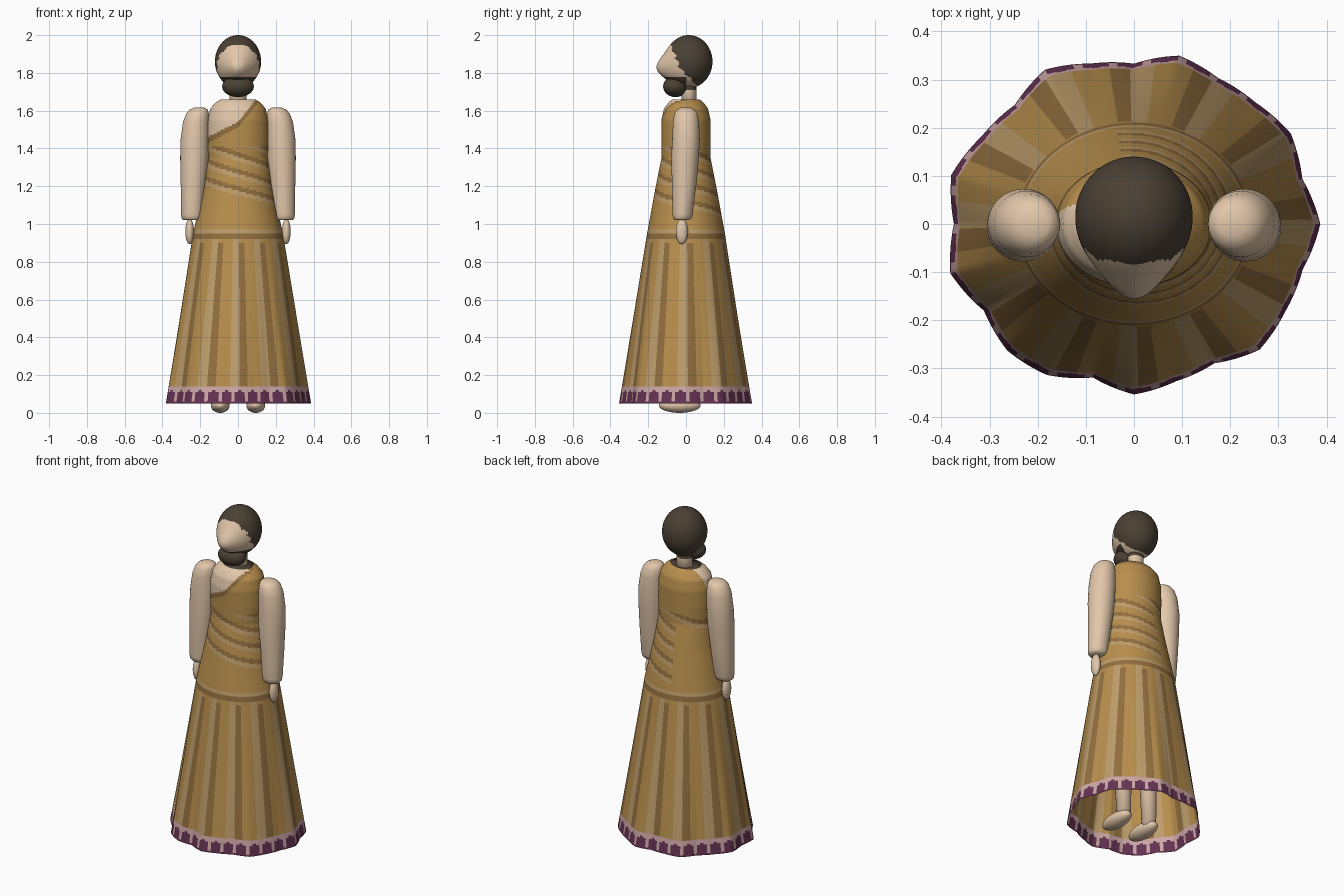
import bpy, bmesh, math

cube = bpy.data.objects.get("Cube")
if cube:
    bpy.data.objects.remove(cube, do_unlink=True)


def material(name, r, g, b):
    m = bpy.data.materials.new(name)
    m.use_nodes = True
    m.diffuse_color = (r, g, b, 1)
    bsdf = m.node_tree.nodes["Principled BSDF"]
    bsdf.inputs["Base Color"].default_value = (r, g, b, 1)
    bsdf.inputs["Roughness"].default_value = 0.8
    return m


SKIN = material("skin", .76, .57, .40)
HAIR = material("dark_brown_hair", .069, .051, .034)
OCHRE = material("ochre_cloth", .48, .275, .075)
LIGHT = material("light_tan_cloth", .52, .34, .15)
DARK = material("dark_ochre_cloth", .29, .16, .05)
PINK = material("pale_pink_hem", .61, .39, .38)
PURPLE = material("purple_hem", .13, .032, .085)


def finish(name, bm, mats, rule=None):
    """Turn a bmesh into a smooth object, colouring faces by a rule."""
    for f in bm.faces:
        f.smooth = True
        if rule:
            f.material_index = mats.index(rule(f.calc_center_median()))
    mesh = bpy.data.meshes.new(name)
    bm.to_mesh(mesh)
    bm.free()
    for m in mats:
        mesh.materials.append(m)
    ob = bpy.data.objects.new(name, mesh)
    bpy.context.collection.objects.link(ob)
    return ob


def loft(rings, caps=True):
    """Skin a list of point rings, listed from bottom to top."""
    bm = bmesh.new()
    rows = [[bm.verts.new(p) for p in ring] for ring in rings]
    n = len(rows[0])
    for low, high in zip(rows, rows[1:]):
        for i in range(n):
            j = (i + 1) % n
            bm.faces.new((low[i], low[j], high[j], high[i]))
    if caps:
        bm.faces.new(rows[0][::-1])
        bm.faces.new(rows[-1])
    return bm


def ellipse(z, cx, cy, rx, ry, n=32):
    angles = [math.tau * i / n for i in range(n)]
    return [(cx + rx * math.cos(a), cy + ry * math.sin(a), z) for a in angles]


def ball(centre, size, u=32, v=20):
    bm = bmesh.new()
    bmesh.ops.create_uvsphere(bm, u_segments=u, v_segments=v, radius=1)
    bmesh.ops.scale(bm, vec=size, verts=bm.verts)
    bmesh.ops.translate(bm, vec=centre, verts=bm.verts)
    return bm


# Dress: height, half width, half depth
PROFILE = [(.05, .387, .355), (.5, .312, .28), (.95, .238, .206), (1.2, .182, .16),
           (1.35, .158, .13), (1.45, .163, .13), (1.55, .16, .13),
           (1.61, .147, .117), (1.645, .118, .092), (1.66, .09, .07)]
# Hem radius every fifteen degrees, giving the folds
HEM = [.387, .362, .376, .357, .35, .362, .333, .345, .37, .35, .365, .393,
       .374, .395, .36, .372, .362, .33, .354, .338, .334, .369, .363, .363]
SEGS = 240


def half_sizes(z):
    for (z0, x0, y0), (z1, x1, y1) in zip(PROFILE, PROFILE[1:]):
        if z <= z1 + 1e-6:
            t = (z - z0) / (z1 - z0)
            return x0 + t * (x1 - x0), y0 + t * (y1 - y0)


def dress_ring(z):
    rx, ry = half_sizes(z)
    fold = max(0, (.95 - z) / .9)
    ring = []
    for i in range(SEGS):
        a = math.tau * i / SEGS
        k, t = divmod(i * len(HEM) / SEGS, 1)
        hem = HEM[int(k)] * (1 - t) + HEM[(int(k) + 1) % len(HEM)] * t
        plain = 1 / math.hypot(math.cos(a) / rx, math.sin(a) / ry)
        base = 1 / math.hypot(math.cos(a) / PROFILE[0][1], math.sin(a) / PROFILE[0][2])
        r = plain * (1 + fold * (hem / base - 1))
        ring.append((r * math.cos(a), r * math.sin(a), z))
    return ring


def dress_colour(c):
    x, y, z = c
    deg = math.degrees(math.atan2(y, x)) % 360
    # patterned hem
    if z < .135:
        motif = int(deg / 3) % 4
        purple = z < .06 or (z < .11 and motif != 0) or (z < .12 and motif == 2)
        return PURPLE if purple else PINK
    # vertical skirt stripes
    if z < .925:
        p = (deg - 262) % 30
        if p < 9:
            return LIGHT
        return DARK if p < 17 and z < .9 else OCHRE
    # waist seam
    if z < .975:
        return LIGHT if .95 < z < .965 else DARK
    # bare shoulder with a trimmed neckline
    edge = 1.54 + (1.25 if x > 0 else .5) * x + 3 * max(0, y + .01)
    if z > edge:
        return SKIN
    if z > edge - .03 and y < 0:
        return DARK
    # spiral drape folds, fewer across the back
    turn = ((deg - 180) % 360) / 360
    band, p = divmod((z - 1.22 + .27 * turn) / .09, 1)
    if z < 1.41 and band >= (4 if 100 < deg < 180 else 0):
        if p < .26:
            return LIGHT
        if p < .54:
            return DARK
    return OCHRE


heights = [.05 + .01 * i for i in range(162)]
finish("dress", loft([dress_ring(z) for z in heights], caps=False),
       [OCHRE, LIGHT, DARK, PINK, PURPLE, SKIN], dress_colour)
finish("neck_opening", loft([ellipse(1.65, 0, 0, .09, .07), ellipse(1.656, 0, 0, .088, .068)]), [HAIR])

# Head with a pointed nose and a cap of hair
head = ball((0, .015, 1.86), (.122, .125, .14), 80, 60)
for v in head.verts:
    if v.co.y < .015:
        d2 = v.co.x ** 2 + (v.co.z - 1.82) ** 2
        v.co.y -= .05 * math.exp(-d2 / .005)


def head_colour(c):
    x, y, z = c
    hairline = -.085 + .41 * (1.955 - z) + max(0, 1.82 - z) * .6
    hairline += .006 * math.sin(z * 150)
    chin = z < 1.775 and y < 0
    return HAIR if z > 1.955 or y > hairline or chin else SKIN


def neck_colour(c):
    return HAIR if c.z > 1.715 else SKIN


finish("head", head, [SKIN, HAIR], head_colour)
finish("beard", ball((0, -.055, 1.728), (.084, .066, .056)), [HAIR])
finish("neck", loft([ellipse(z, 0, .015, .046, .04) for z in (1.6, 1.71, 1.77)]),
       [SKIN, HAIR], neck_colour)

# Limbs, built on both sides
ARM = [(1.02, .243, -.02, .046, .04), (1.03, .243, -.02, .055, .049),
       (1.05, .243, -.018, .058, .053), (1.2, .238, -.01, .065, .064),
       (1.35, .231, -.005, .075, .073), (1.45, .229, 0, .075, .073),
       (1.54, .222, 0, .069, .069), (1.585, .214, 0, .06, .061),
       (1.605, .208, 0, .048, .047), (1.616, .205, 0, .027, .027)]
for side, s in (("left", 1), ("right", -1)):
    finish(side + "_arm", loft([ellipse(z, s * x, y, rx, ry) for z, x, y, rx, ry in ARM]), [SKIN])
    finish(side + "_hand", ball((s * .256, -.022, .96), (.023, .032, .067)), [SKIN])
    finish(side + "_leg", loft([ellipse(.04, s * .09, .02, .04, .04),
                                ellipse(.9, s * .09, 0, .06, .06)]), [SKIN])
    finish(side + "_foot", ball((s * .094, -.033, .04), (.05, .11, .04)), [SKIN])
